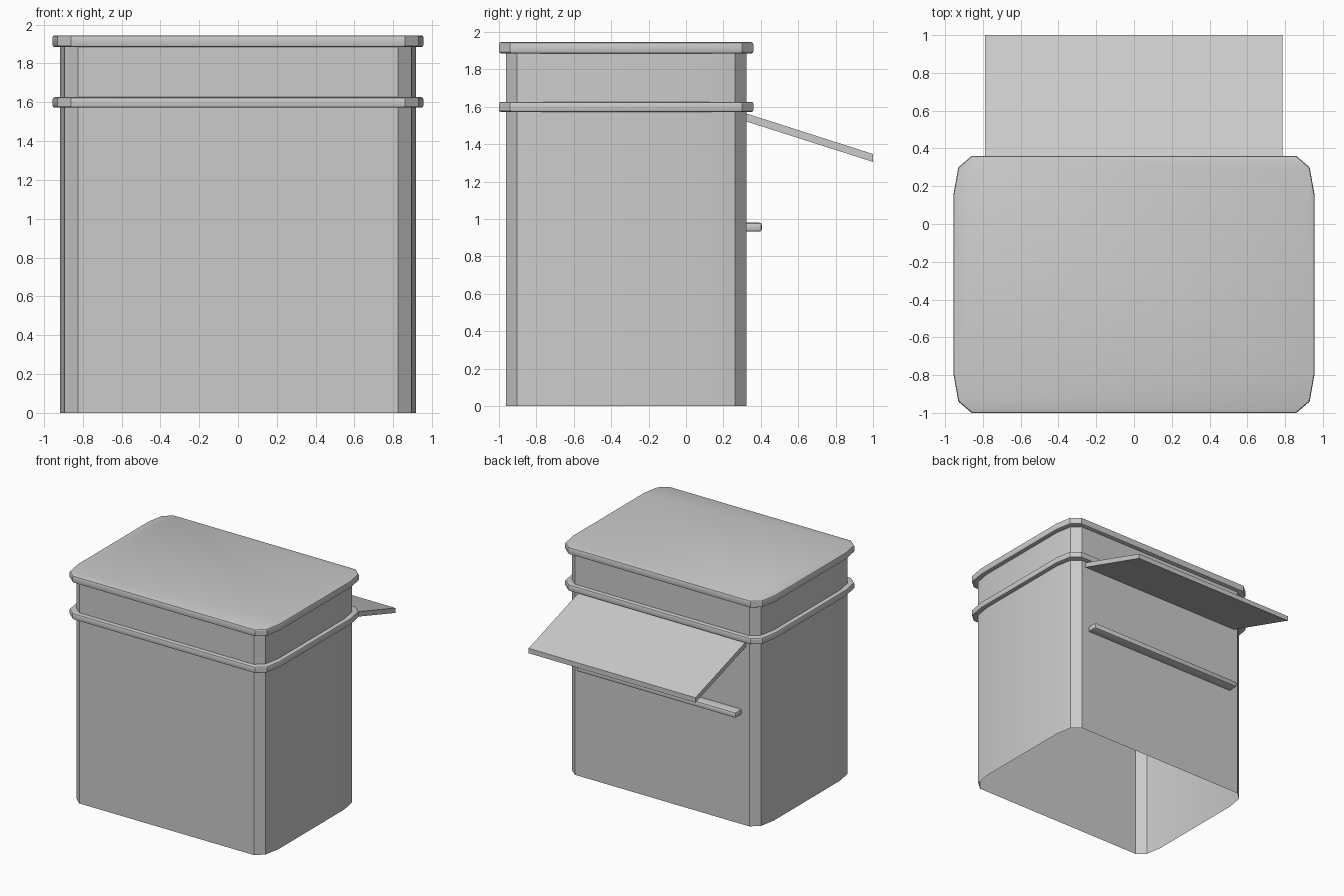
import bpy, bmesh
from mathutils import Vector

if "Cube" in bpy.data.objects:
    bpy.data.objects.remove(bpy.data.objects["Cube"])

CY = -0.32      # centre of the box in y
WALL = 0.037    # wall is set back this far from the rims
SMOOTH = 0.53


def outline(inset):
    """Box outline with clipped corners, counter-clockwise."""
    q = [(0.955, 0.48), (0.93, 0.62), (0.86, 0.68)]
    q = [(x - inset, y - inset) for x, y in q]
    m = [(-x, y) for x, y in reversed(q)]
    half = q + m
    return half + [(-x, -y) for x, y in half]


def finish(name, bm):
    me = bpy.data.meshes.new(name)
    bm.to_mesh(me)
    bm.free()
    ob = bpy.data.objects.new(name, me)
    bpy.context.collection.objects.link(ob)
    bpy.ops.object.select_all(action='DESELECT')
    ob.select_set(True)
    bpy.context.view_layer.objects.active = ob
    bpy.ops.object.shade_smooth_by_angle(angle=SMOOTH)
    return ob


def loft(name, levels, caps=False):
    """Skin rings given as (inset, z), from bottom to top."""
    bm = bmesh.new()
    rings = [[bm.verts.new((x, y + CY, z)) for x, y in outline(d)]
             for d, z in levels]
    n = len(rings[0])
    for a, b in zip(rings, rings[1:]):
        for i in range(n):
            j = (i + 1) % n
            bm.faces.new((a[i], a[j], b[j], b[i]))
    if caps:
        bm.faces.new(rings[0][::-1])
        bm.faces.new(rings[-1])
    return finish(name, bm)


def prism(name, x0, x1, profile, bevel=0.0):
    """Extrude a (y, z) profile along x."""
    bm = bmesh.new()
    f = bm.faces.new([bm.verts.new((x0, y, z)) for y, z in profile])
    r = bmesh.ops.extrude_face_region(bm, geom=[f])
    bmesh.ops.translate(bm, vec=Vector((x1 - x0, 0, 0)),
                        verts=[v for v in r['geom'] if isinstance(v, bmesh.types.BMVert)])
    bmesh.ops.recalc_face_normals(bm, faces=bm.faces[:])
    if bevel:
        bmesh.ops.bevel(bm, geom=bm.edges[:], offset=bevel, segments=2,
                        profile=0.5, affect='EDGES')
    return finish(name, bm)


def rim_levels(z0, z1, r=0.01):
    return [(WALL, z0), (r, z0), (0.3 * r, z0 + 0.3 * r), (0, z0 + r),
            (0, z1 - r), (0.3 * r, z1 - 0.3 * r), (r, z1)]


# Open-bottomed box walls
loft("box_walls", [(WALL, 0.0), (WALL, 1.9)])

# Lower band around the walls
loft("lower_band", rim_levels(1.572, 1.626) + [(WALL, 1.626)])

# Lid
loft("lid", rim_levels(1.885, 1.945), caps=True)

# Sloping awning on the back
prism("awning", -0.79, 0.785,
      [(0.31, 1.568), (0.31, 1.525), (1.0, 1.305), (1.0, 1.347)])

# Rounded bar below the awning
prism("back_bar", -0.75, 0.75,
      [(0.30, 0.932), (0.405, 0.932), (0.405, 0.98), (0.30, 0.98)], bevel=0.012)
